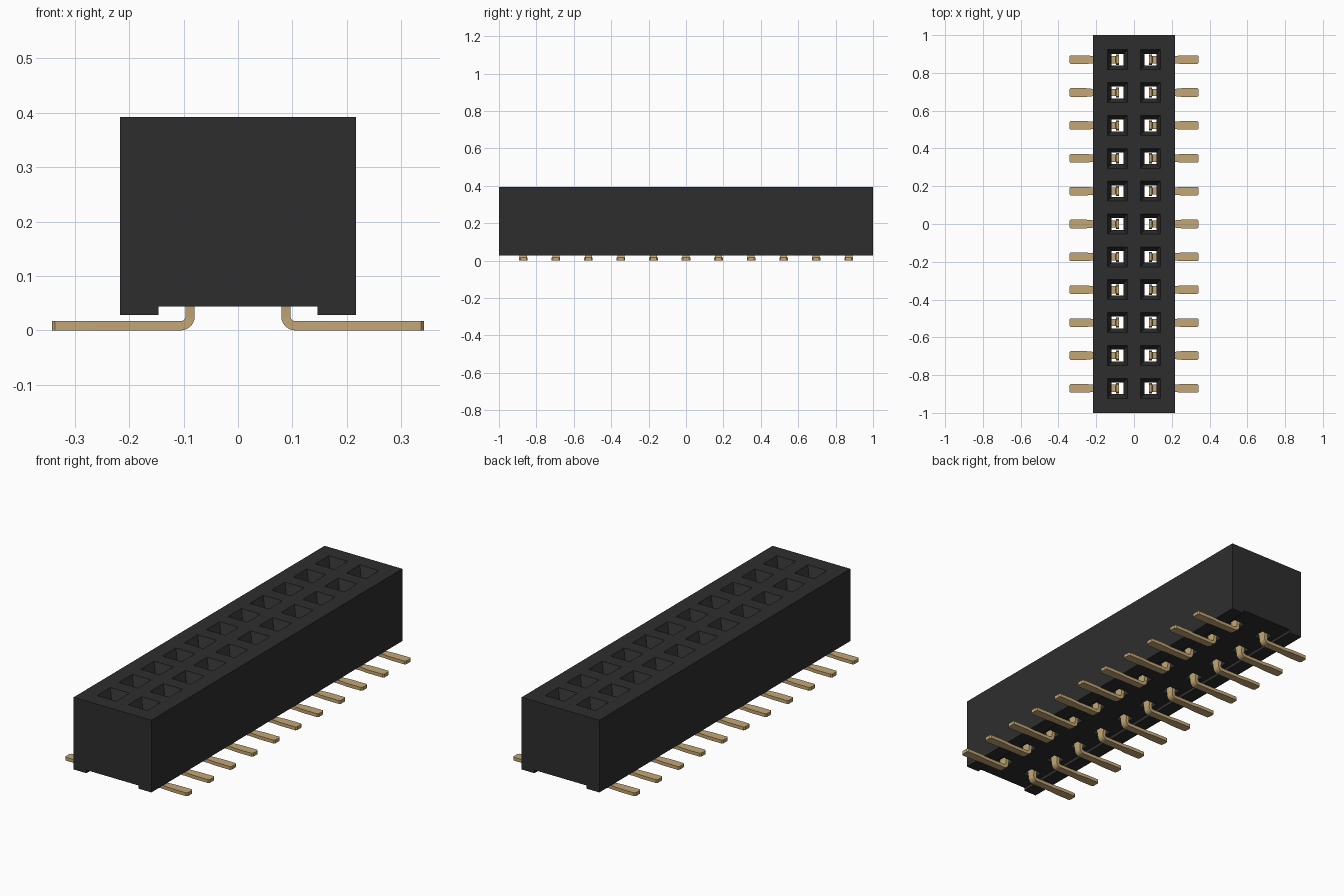
import bpy
import bmesh
import math

if "Cube" in bpy.data.objects:
    bpy.data.objects.remove(bpy.data.objects["Cube"], do_unlink=True)

PITCH, COUNT = 0.174, 11
FIRST_Y = -PITCH * (COUNT - 1) / 2
HOLE_X = PITCH / 2


def material(name, color):
    mat = bpy.data.materials.new(name)
    mat.use_nodes = True
    mat.diffuse_color = color
    mat.node_tree.nodes["Principled BSDF"].inputs["Base Color"].default_value = color
    return mat


black = material("black plastic", (0.027, 0.027, 0.027, 1))
gold = material("gold metal", (0.55, 0.39, 0.18, 1))


def loft(name, rings, mat):
    """Skin a list of equal-sized point rings into a closed solid."""
    bm = bmesh.new()
    loops = [[bm.verts.new(p) for p in ring] for ring in rings]
    for a, b in zip(loops, loops[1:]):
        for i in range(len(a)):
            j = (i + 1) % len(a)
            bm.faces.new((a[i], a[j], b[j], b[i]))
    bm.faces.new(loops[0])
    bm.faces.new(loops[-1])
    bmesh.ops.recalc_face_normals(bm, faces=bm.faces)
    mesh = bpy.data.meshes.new(name)
    bm.to_mesh(mesh)
    bm.free()
    mesh.materials.append(mat)
    obj = bpy.data.objects.new(name, mesh)
    bpy.context.collection.objects.link(obj)
    return obj


def repeat_in_rows(obj):
    """Repeat along the length, then mirror to the second row."""
    array = obj.modifiers.new("row", "ARRAY")
    array.count = COUNT
    array.use_relative_offset = False
    array.use_constant_offset = True
    array.constant_offset_displace = (0, PITCH, 0)
    obj.modifiers.new("second row", "MIRROR")


# Housing: block with a channel along the underside
half = [(0.146, 0.044), (0.146, 0.028), (0.217, 0.028), (0.217, 0.392)]
outline = half + [(-x, z) for x, z in reversed(half)]
housing = loft("housing", [[(x, y, z) for x, z in outline] for y in (-1, 1)], black)

# Sockets: square funnels running into straight shafts
sections = [(0.41, 0.053), (0.392, 0.053), (0.345, 0.031), (0.02, 0.031)]
corners = [(-1, -1), (1, -1), (1, 1), (-1, 1)]
cutter = loft("socket_cutter", [[(HOLE_X + sx * r, FIRST_Y + sy * r, z)
                                 for sx, sy in corners] for z, r in sections], black)
repeat_in_rows(cutter)
cutter.hide_render = True
cut = housing.modifiers.new("sockets", "BOOLEAN")
cut.object = cutter
cut.operation = "DIFFERENCE"
cut.solver = "EXACT"
bpy.context.view_layer.objects.active = housing
bpy.ops.object.modifier_apply(modifier=cut.name)
bpy.data.objects.remove(cutter, do_unlink=True)

# Contact pins: upright blade, round bend, flat foot with a clipped tip
THICK, BEND = 0.017, 0.0175
bend_x, bend_z = 0.088 + BEND, THICK / 2 + BEND
path = [(0.088, 0.30, 0, 0.02), (0.088, 0.27, 0, 0.027), (0.088, 0.07, 0, 0.027)]
for i in range(7):
    a = math.pi / 2 * i / 6
    path.append((bend_x - BEND * math.cos(a), bend_z - BEND * math.sin(a), a, 0.019))
for x, w in ((0.215, 0.019), (0.255, 0.023), (0.336, 0.023), (0.342, 0.016)):
    path.append((x, THICK / 2, math.pi / 2, w))

rings = []
for x, z, a, w in path:
    dx, dz = math.cos(a) * THICK / 2, math.sin(a) * THICK / 2
    rings.append([(x + sx * dx, FIRST_Y + sy * w, z + sx * dz) for sx, sy in corners])
pins = loft("contact_pins", rings, gold)
repeat_in_rows(pins)

# Smooth only the bends, keep the edges crisp
bpy.ops.object.select_all(action="DESELECT")
pins.select_set(True)
bpy.context.view_layer.objects.active = pins
bpy.ops.object.shade_smooth_by_angle(angle=math.radians(20))
